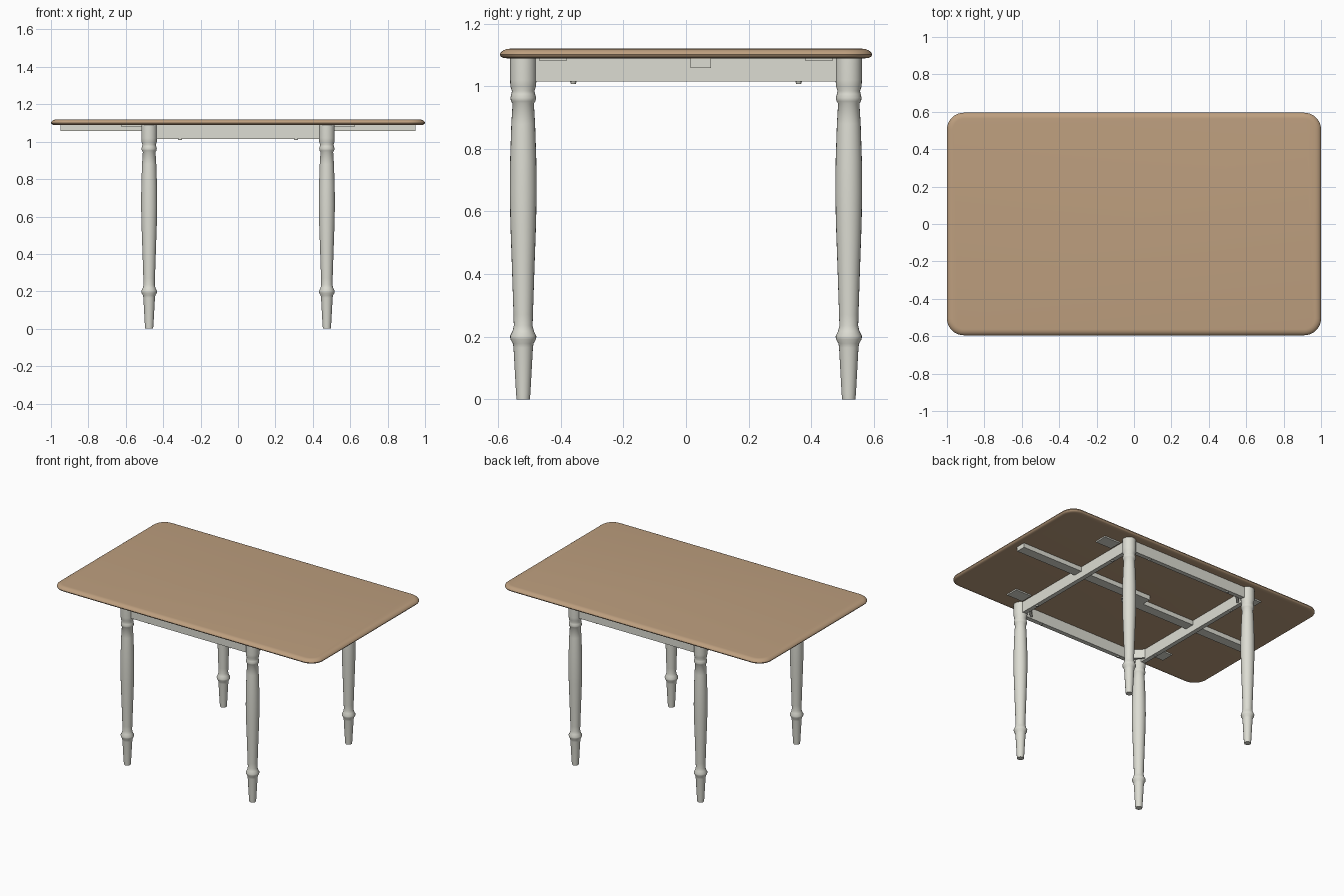
import bpy, bmesh, math
from mathutils import Matrix

if "Cube" in bpy.data.objects:
    bpy.data.objects.remove(bpy.data.objects["Cube"])


def material(name, rgb):
    m = bpy.data.materials.new(name)
    m.diffuse_color = (*rgb, 1)
    m.use_nodes = True
    m.node_tree.nodes["Principled BSDF"].inputs["Base Color"].default_value = m.diffuse_color
    return m


WOOD = material("warm wood", (0.51, 0.345, 0.21))
PAINT = material("off white paint", (0.72, 0.72, 0.65))


def finish(bm, name, mat, smooth=None):
    bmesh.ops.recalc_face_normals(bm, faces=bm.faces)
    me = bpy.data.meshes.new(name)
    bm.to_mesh(me)
    bm.free()
    me.materials.append(mat)
    ob = bpy.data.objects.new(name, me)
    bpy.context.collection.objects.link(ob)
    if smooth:
        bpy.ops.object.select_all(action='DESELECT')
        ob.select_set(True)
        bpy.context.view_layer.objects.active = ob
        bpy.ops.object.shade_smooth_by_angle(angle=math.radians(smooth))
    return ob


def loft(rings, name, mat, smooth):
    """Skin a stack of closed rings and cap both ends."""
    bm = bmesh.new()
    vs = [[bm.verts.new(p) for p in r] for r in rings]
    n = len(vs[0])
    for a, b in zip(vs, vs[1:]):
        for i in range(n):
            j = (i + 1) % n
            bm.faces.new((a[i], a[j], b[j], b[i]))
    bm.faces.new(vs[0])
    bm.faces.new(vs[-1])
    return finish(bm, name, mat, smooth)


def box(name, x0, x1, y0, y1, z0, z1, turn=0):
    bm = bmesh.new()
    m = (Matrix.Translation(((x0 + x1) / 2, (y0 + y1) / 2, (z0 + z1) / 2))
         @ Matrix.Rotation(turn, 4, 'Z')
         @ Matrix.Diagonal((x1 - x0, y1 - y0, z1 - z0, 1)))
    bmesh.ops.create_cube(bm, size=1, matrix=m)
    return finish(bm, name, PAINT)


def rounded_rect(inset, z, hx=1.0, hy=0.595, r=0.09, steps=8):
    pts = []
    for k, (sx, sy) in enumerate(((1, 1), (-1, 1), (-1, -1), (1, -1))):
        for i in range(steps + 1):
            a = math.pi / 2 * (k + i / steps)
            pts.append((sx * (hx - r) + (r - inset) * math.cos(a),
                        sy * (hy - r) + (r - inset) * math.sin(a), z))
    return pts


# table top with a rounded edge
EDGE = [(0.03, 1.089), (0.012, 1.090), (0.003, 1.095), (0, 1.101),
        (0.003, 1.108), (0.012, 1.115), (0.022, 1.119), (0.032, 1.12)]
loft([rounded_rect(i, z) for i, z in EDGE], "table_top", WOOD, 40)

# turned legs (radius, height)
LX, LY = 0.475, 0.52
LEG = [(0.021, 0), (0.023, 0.02), (0.031, 0.165), (0.033, 0.178), (0.041, 0.192),
       (0.042, 0.202), (0.034, 0.218), (0.030, 0.235), (0.031, 0.27), (0.036, 0.42),
       (0.041, 0.56), (0.043, 0.66), (0.042, 0.76), (0.038, 0.88), (0.034, 0.945),
       (0.039, 0.952), (0.041, 0.963), (0.038, 0.975), (0.036, 0.985),
       (0.041, 1.0), (0.042, 1.02), (0.042, 1.09)]
SEG = 24
for sx, nx in ((-1, "left"), (1, "right")):
    for sy, ny in ((-1, "front"), (1, "back")):
        tag = ny + "_" + nx
        rings = [[(sx * LX + r * math.cos(2 * math.pi * i / SEG),
                   sy * LY + r * math.sin(2 * math.pi * i / SEG), z)
                  for i in range(SEG)] for r, z in LEG]
        loft(rings, tag + "_leg", PAINT, 45)
        # diagonal brace in the frame corner
        cx, cy = sx * 0.43, sy * 0.475
        box(tag + "_corner_brace", cx - 0.045, cx + 0.045, cy - 0.008, cy + 0.008,
            1.025, 1.085, -sx * sy * math.pi / 4)
        # support plate under the leaf
        px, py = sx * 0.565, sy * 0.425
        box(tag + "_leaf_plate", px - 0.06, px + 0.06, py - 0.043, py + 0.043, 1.08, 1.091)
        # screw heads under the rails
        for x, y in ((sx * 0.31, sy * LY), (sx * LX, sy * 0.36)):
            bm = bmesh.new()
            bmesh.ops.create_cone(bm, cap_ends=True, segments=12, radius1=0.008,
                                  radius2=0.011, depth=0.01,
                                  matrix=Matrix.Translation((x, y, 1.013)))
            finish(bm, tag + "_screw", PAINT)

# apron frame between the legs
T = 0.015
for s, a, b in ((-1, "front", "left"), (1, "back", "right")):
    box(a + "_apron", -LX, LX, s * LY - T, s * LY + T, 1.015, 1.09)
    box(b + "_apron", s * LX - T, s * LX + T, -LY, LY, 1.015, 1.09)

# sliding leaf rails, side by side at the middle
box("right_slide_rail", -0.06, 0.95, 0.015, 0.08, 1.058, 1.091)
box("left_slide_rail", -0.95, 0.06, -0.05, 0.015, 1.058, 1.091)
